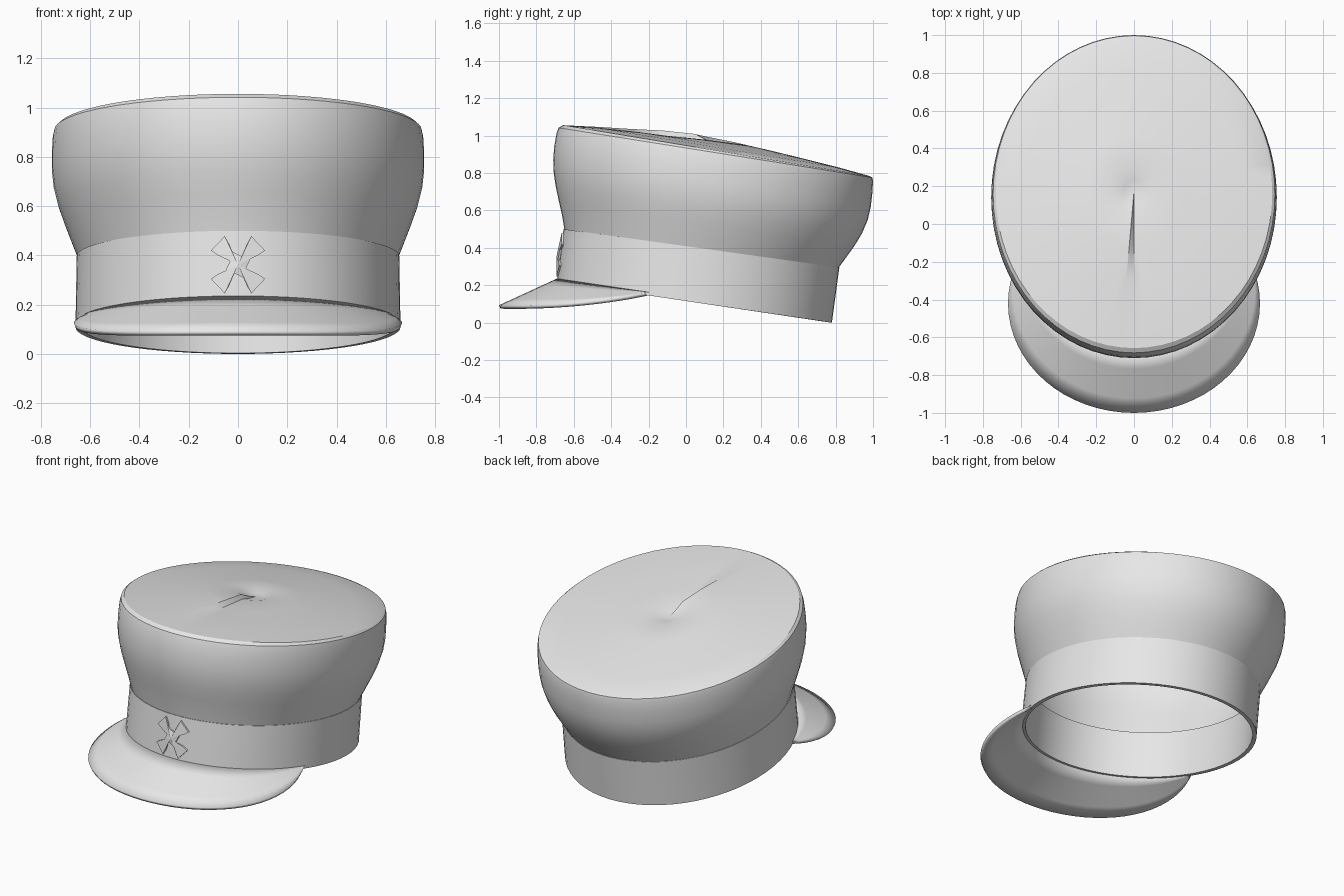
import bpy, bmesh, math

if "Cube" in bpy.data.objects:
    bpy.data.objects.remove(bpy.data.objects["Cube"])

SEG = 64
grey = bpy.data.materials.new("light_grey")
grey.diffuse_color = (0.8, 0.8, 0.8, 1)
grey.use_nodes = True
grey.node_tree.nodes["Principled BSDF"].inputs["Base Color"].default_value = grey.diffuse_color


def finish(name, bm, angle=30):
    me = bpy.data.meshes.new(name)
    bm.to_mesh(me)
    bm.free()
    ob = bpy.data.objects.new(name, me)
    bpy.context.collection.objects.link(ob)
    me.materials.append(grey)
    bpy.ops.object.select_all(action='DESELECT')
    ob.select_set(True)
    bpy.context.view_layer.objects.active = ob
    bpy.ops.object.shade_smooth_by_angle(angle=math.radians(angle))
    return ob


def ring(fy, fz, by, bz, rx):
    """Tilted ellipse from its front point, back point and half width."""
    pts = []
    for j in range(SEG):
        a = 2 * math.pi * j / SEG
        c = math.cos(a)
        pts.append((rx * math.sin(a),
                    (fy + by) / 2 - (by - fy) / 2 * c,
                    (fz + bz) / 2 + (fz - bz) / 2 * c))
    return pts


def loft(bm, rings, closed=False):
    vs = [[bm.verts.new(p) for p in r] for r in rings]
    pairs = list(zip(vs, vs[1:])) + ([(vs[-1], vs[0])] if closed else [])
    for lo, hi in pairs:
        for j in range(SEG):
            k = (j + 1) % SEG
            bm.faces.new((lo[j], lo[k], hi[k], hi[j]))
    return vs


# head band: thick open tube
T = 0.025
bm = bmesh.new()
loft(bm, [ring(-0.69, 0.218, 0.78, 0.0, 0.66),
          ring(-0.655, 0.50, 0.82, 0.295, 0.655),
          ring(-0.655 + T, 0.497, 0.82 - T, 0.298, 0.655 - T),
          ring(-0.69 + T, 0.215, 0.78 - T, 0.003, 0.66 - T)], closed=True)
finish("head_band", bm)

# crown: flared side, rounded rim, low domed top with a dimple and a fold
side = [(-0.650, 0.497, 0.815, 0.292, 0.651),
        (-0.662, 0.57, 0.850, 0.340, 0.675),
        (-0.680, 0.65, 0.897, 0.405, 0.703),
        (-0.697, 0.73, 0.940, 0.475, 0.730),
        (-0.707, 0.80, 0.972, 0.550, 0.748),
        (-0.710, 0.87, 0.988, 0.620, 0.756),
        (-0.705, 0.94, 0.996, 0.690, 0.756),
        (-0.693, 1.01, 1.000, 0.755, 0.752),
        (-0.682, 1.042, 0.997, 0.776, 0.746),
        (-0.657, 1.056, 0.978, 0.785, 0.732)]
rings = [ring(*s) for s in side]
cy, cz = 0.175, 0.919
for s, bulge, step in ((0.8, 0.018, 0.003), (0.56, 0.034, 0.012),
                       (0.36, 0.046, 0.026), (0.15, 0.056, 0.026),
                       (0.07, 0.038, 0.012)):
    rings.append([(x * s, cy + (y - cy) * s,
                   cz + (z - cz) * s + bulge + step * (j / (SEG - 1) - 0.5))
                  for j, (x, y, z) in enumerate(rings[len(side) - 1])])
bm = bmesh.new()
vs = loft(bm, rings)
tip = bm.verts.new((0, cy, cz + 0.03))
for j in range(SEG):
    bm.faces.new((vs[-1][j], vs[-1][(j + 1) % SEG], tip))
finish("crown", bm)

# visor: sheet between the band edge and a wider, drooping outer arc
N, M = 40, 4
bm = bmesh.new()
rows = []
for i in range(N + 1):
    u = -1 + 2 * i / N
    a, b = u * math.acos(0.245 / 0.735), u * (math.pi / 2 + 0.39)
    iy = 0.045 - 0.735 * math.cos(a)
    inner = (0.66 * math.sin(a), iy, 0.018 + (0.78 - iy) * 0.148)
    oy = -0.42 - 0.58 * math.cos(b)
    outer = (0.667 * math.sin(b), oy, 0.092 + 0.135 * (oy + 0.92) ** 2)
    rows.append([bm.verts.new([p + (q - p) * k / M for p, q in zip(inner, outer)])
                 for k in range(M + 1)])
for r, s in zip(rows, rows[1:]):
    for k in range(M):
        bm.faces.new((r[k], r[k + 1], s[k + 1], s[k]))
visor = finish("visor", bm)
mod = visor.modifiers.new("thickness", 'SOLIDIFY')
mod.thickness = 0.02
mod.offset = -1

# front badge: flared four-armed cross with a raised middle
arm = [(0.026, 0.028), (0.029, 0.055), (0.037, 0.083), (0.056, 0.114)]
quarter = arm + [(z, x) for x, z in reversed(arm[1:])]
outline = []
for q in range(4):
    c, s = (1, 0, -1, 0)[q], (0, 1, 0, -1)[q]
    outline += [(x * c + z * s, z * c - x * s) for x, z in quarter]
bm = bmesh.new()


def badge_point(x, z, lift):
    y = -0.674 + 0.124 * z + 0.85 * x * x - lift
    return bm.verts.new((0.965 * x, y, 0.362 + 1.02 * z))


front = [badge_point(x, z, 0.008) for x, z in outline]
back = [badge_point(x, z, -0.012) for x, z in outline]
mid = badge_point(0, 0, 0.017)
for j in range(len(outline)):
    k = (j + 1) % len(outline)
    bm.faces.new((front[j], front[k], mid))
    bm.faces.new((front[j], back[j], back[k], front[k]))
bm.faces.new(back)
bmesh.ops.recalc_face_normals(bm, faces=bm.faces)
finish("front_badge", bm)
